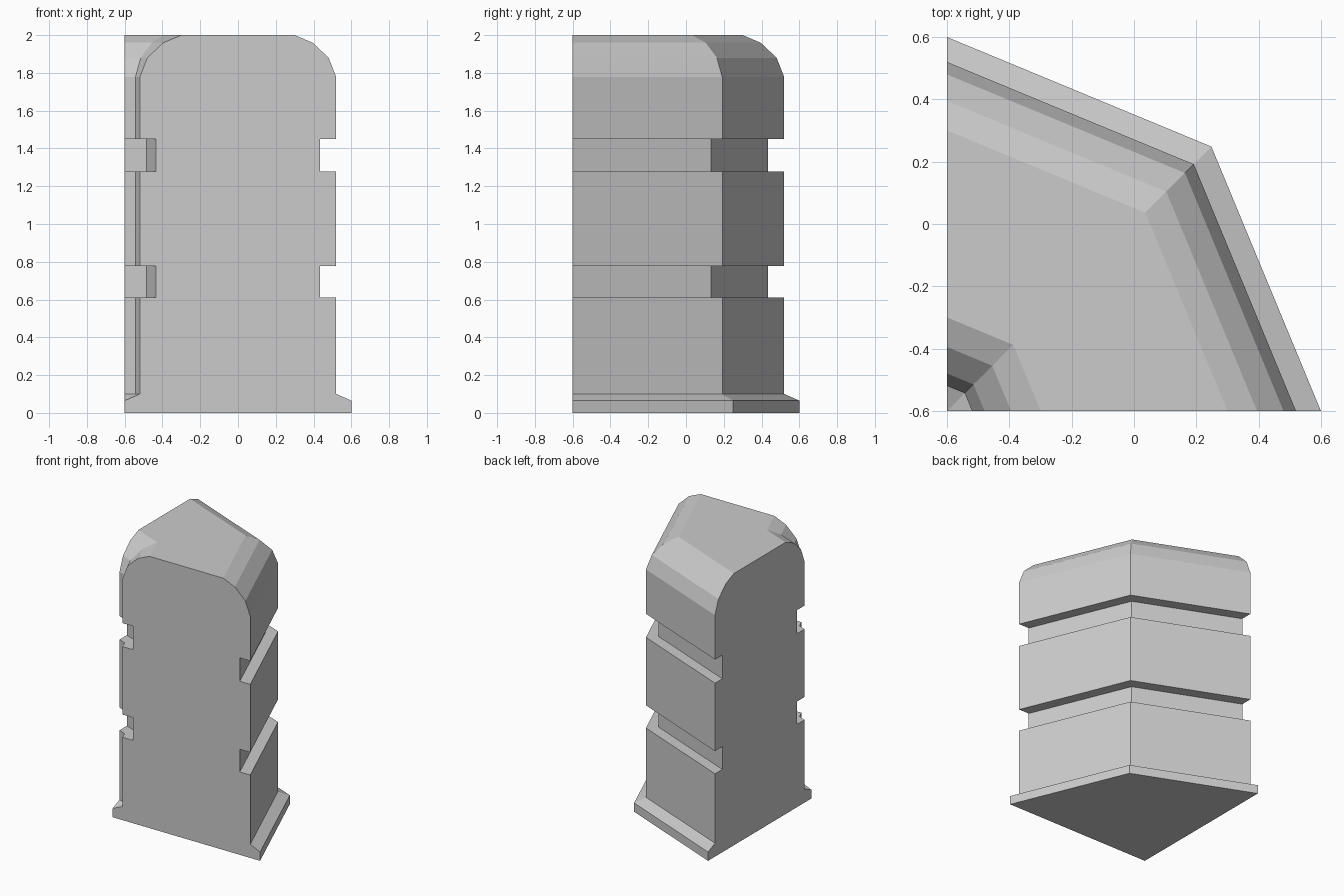
import bpy, bmesh
from math import cos, sin, pi

if "Cube" in bpy.data.objects:
    bpy.data.objects.remove(bpy.data.objects["Cube"])

# Half profile of the wall: (distance from wall centreline, height)
half = [(0.6, 0), (0.6, 0.065), (0.52, 0.1),
        (0.52, 0.61), (0.435, 0.61), (0.435, 0.777), (0.52, 0.777),
        (0.52, 1.277), (0.435, 1.277), (0.435, 1.45), (0.52, 1.45),
        (0.52, 1.777), (0.48, 1.88), (0.395, 1.96), (0.3, 2.0)]

# Mirror into the full closed cross-section, measured from the turning corner
R = 0.6
profile = [(R + d, z) for d, z in half] + [(R - d, z) for d, z in reversed(half)]

# Sweep the section a quarter turn in two flat steps about (-0.6, -0.6)
bm = bmesh.new()
steps = 2
rings = []
for i in range(steps + 1):
    a = i * pi / 2 / steps
    rings.append([bm.verts.new((-R + r * cos(a), -R + r * sin(a), z)) for r, z in profile])
n = len(profile)
for a, b in zip(rings, rings[1:]):
    for j in range(n):
        k = (j + 1) % n
        bm.faces.new((a[j], a[k], b[k], b[j]))

# End caps
bm.faces.new(rings[0])
bm.faces.new(rings[-1])

# Merge the points on the turning axis
bmesh.ops.remove_doubles(bm, verts=bm.verts, dist=1e-4)
loose = [e for e in bm.edges if not e.link_faces]
bmesh.ops.delete(bm, geom=loose, context='EDGES')
bmesh.ops.recalc_face_normals(bm, faces=bm.faces)

mesh = bpy.data.meshes.new("wall_corner")
bm.to_mesh(mesh)
bm.free()
bpy.context.collection.objects.link(bpy.data.objects.new("wall_corner", mesh))
